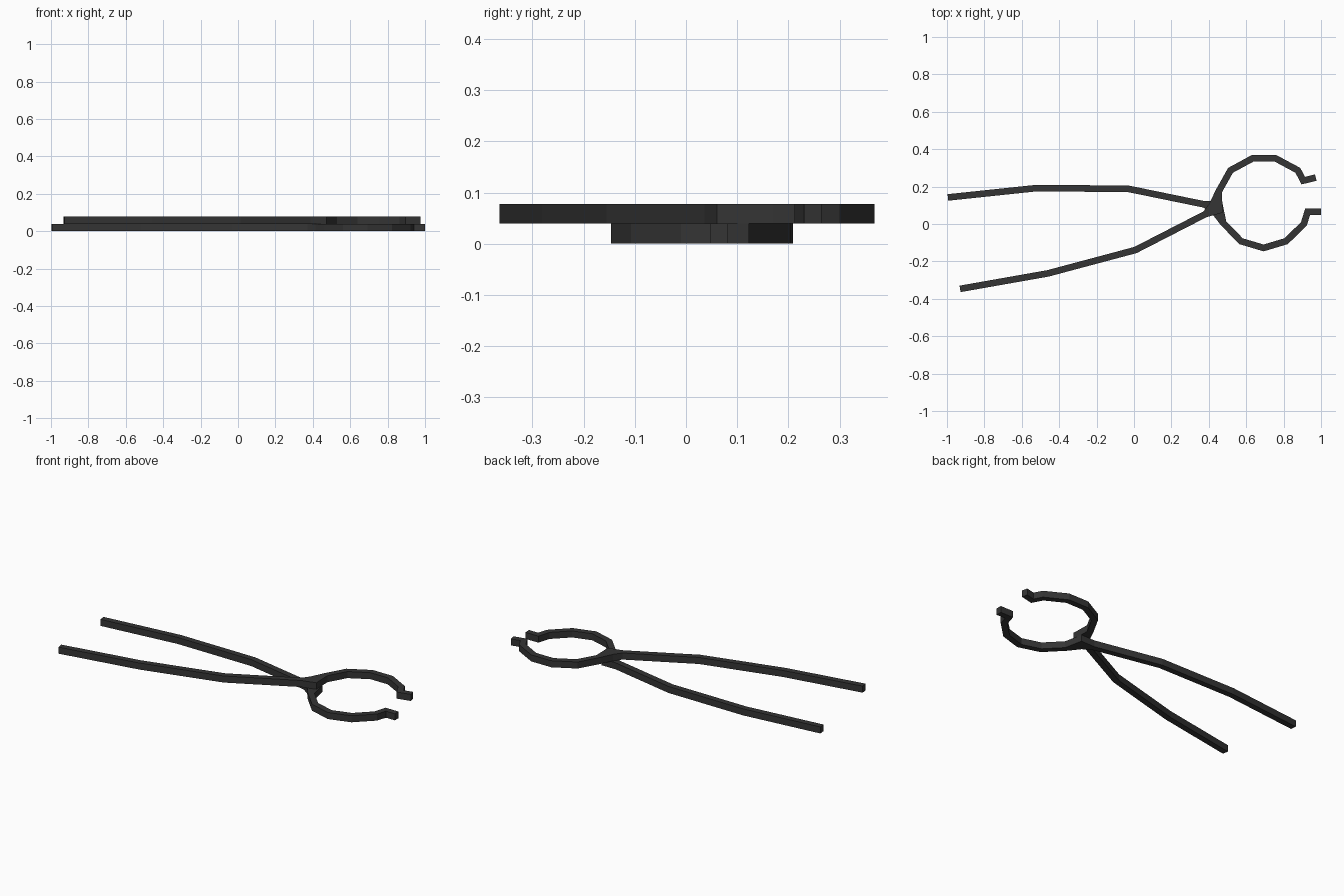
import bpy, bmesh
from mathutils import Vector

if "Cube" in bpy.data.objects:
    bpy.data.objects.remove(bpy.data.objects["Cube"])

iron = bpy.data.materials.new("dark_iron")
iron.diffuse_color = (0.035, 0.035, 0.035, 1)
iron.use_nodes = True
iron.node_tree.nodes["Principled BSDF"].inputs["Base Color"].default_value = iron.diffuse_color

HALF = 0.0175     # half width of the bar
THICK = 0.039     # height of each bar
BOSS = 0.043      # half width at the pivot


def sweep_bar(name, path, pivot, z):
    """Mitred square bar along a flat path, widened at the pivot point."""
    pts = [Vector(p) for p in path]
    bm = bmesh.new()
    rings = []
    for i, p in enumerate(pts):
        a = (p - pts[max(i - 1, 0)]).normalized()
        b = (pts[min(i + 1, len(pts) - 1)] - p).normalized()
        t = (a + b).normalized()
        n = Vector((-t.y, t.x))
        mitre = max(t.dot(b if b.length else a), 0.6)
        w = BOSS if i == pivot else HALF / mitre
        l, r = p + n * w, p - n * w
        rings.append([bm.verts.new((q.x, q.y, h)) for q, h in
                      ((l, z), (r, z), (r, z + THICK), (l, z + THICK))])
    for r0, r1 in zip(rings, rings[1:]):
        for k in range(4):
            j = (k + 1) % 4
            bm.faces.new((r0[k], r0[j], r1[j], r1[k]))
    bm.faces.new(rings[0])
    bm.faces.new(rings[-1])
    bmesh.ops.recalc_face_normals(bm, faces=bm.faces)
    mesh = bpy.data.meshes.new(name)
    bm.to_mesh(mesh)
    bm.free()
    mesh.materials.append(iron)
    obj = bpy.data.objects.new(name, mesh)
    bpy.context.collection.objects.link(obj)
    return obj


# Lower bar: rear handle crossing into the front jaw
sweep_bar("lower_tong_bar", [
    (-0.995, 0.142), (-0.52, 0.192), (-0.03, 0.188), (0.375, 0.105),
    (0.443, 0.09), (0.478, 0.005), (0.572, -0.092), (0.693, -0.128),
    (0.813, -0.092), (0.908, 0.0), (0.928, 0.065), (1.0, 0.065)], 4, 0)

# Upper bar: front handle crossing into the rear jaw
sweep_bar("upper_tong_bar", [
    (-0.93, -0.347), (-0.46, -0.264), (0.008, -0.139), (0.38, 0.052),
    (0.438, 0.085), (0.454, 0.176), (0.516, 0.287), (0.634, 0.351),
    (0.757, 0.351), (0.876, 0.287), (0.905, 0.232), (0.972, 0.248)], 4, THICK)
